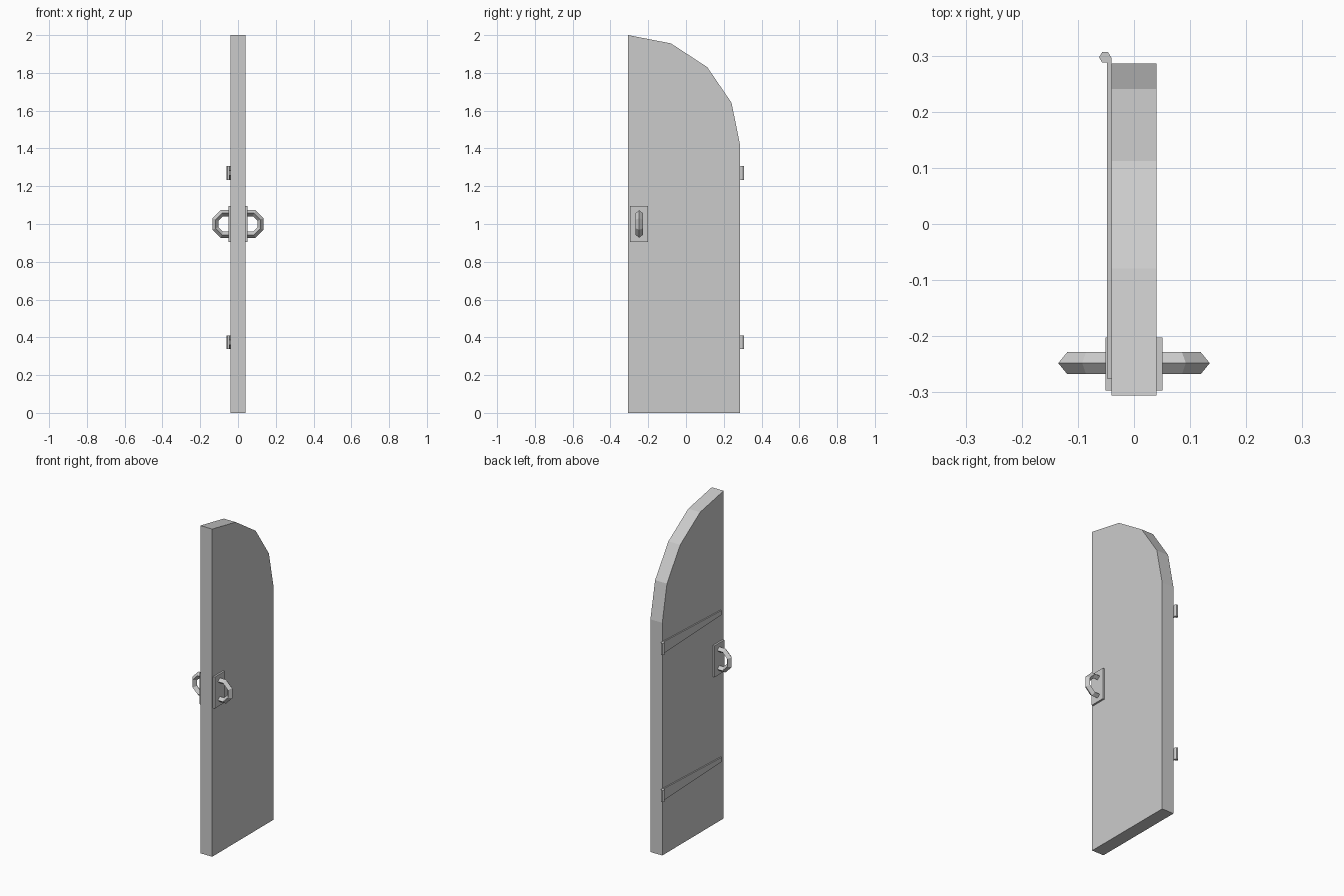
import bpy, bmesh, math

cube = bpy.data.objects.get("Cube")
if cube:
    bpy.data.objects.remove(cube, do_unlink=True)

grey = bpy.data.materials.new("light_grey")
grey.use_nodes = True
colour = (0.6, 0.6, 0.6, 1)
grey.diffuse_color = colour
grey.node_tree.nodes["Principled BSDF"].inputs["Base Color"].default_value = colour


def slab(name, outline, x0, x1):
    """Extrude a (y, z) outline between two x positions."""
    bm = bmesh.new()
    face = bm.faces.new([bm.verts.new((x0, y, z)) for y, z in outline])
    new = bmesh.ops.extrude_face_region(bm, geom=[face])["geom"]
    moved = [v for v in new if isinstance(v, bmesh.types.BMVert)]
    bmesh.ops.translate(bm, verts=moved, vec=(x1 - x0, 0, 0))
    bmesh.ops.recalc_face_normals(bm, faces=bm.faces)
    mesh = bpy.data.meshes.new(name)
    bm.to_mesh(mesh)
    bm.free()
    mesh.materials.append(grey)
    obj = bpy.data.objects.new(name, mesh)
    bpy.context.collection.objects.link(obj)
    return obj


def finish(name):
    obj = bpy.context.object
    obj.name = name
    obj.data.materials.append(grey)
    return obj


# Door leaf with a faceted quarter arch
front, back, spring, half = -0.306, 0.286, 1.42, 0.04
arch = [(front + (back - front) * math.sin(a), spring + (2 - spring) * math.cos(a))
        for a in (i * math.pi / 8 for i in range(5))]
slab("door_leaf", [(front, 0)] + arch + [(back, 0)], -half, half)

# Handle plate and ring pull on each face
for side, label in ((1, "left"), (-1, "right")):
    slab(f"{label}_handle_plate",
         [(-0.297, 0.904), (-0.202, 0.904), (-0.202, 1.096), (-0.297, 1.096)],
         side * half, side * 0.051)
    bpy.ops.mesh.primitive_torus_add(major_segments=8, minor_segments=4,
                                     major_radius=0.0617, minor_radius=0.0173)
    ring = finish(f"{label}_ring_pull")
    ring.scale.z = 1.13
    ring.rotation_euler = (math.pi / 2, math.pi / 8, 0)
    ring.location = (side * 0.062, -0.248, 1)

# Tapered hinge straps with hexagonal knuckles
for z, label in ((0.373, "lower"), (1.27, "upper")):
    slab(f"{label}_hinge_strap",
         [(-0.275, z - 0.014), (0.297, z - 0.036), (0.297, z + 0.036), (-0.275, z + 0.014)],
         -0.048, -half)
    bpy.ops.mesh.primitive_cylinder_add(vertices=6, radius=0.0107, depth=0.072,
                                        location=(-0.0515, 0.297, z),
                                        rotation=(0, 0, math.pi / 6))
    finish(f"{label}_hinge_knuckle")
